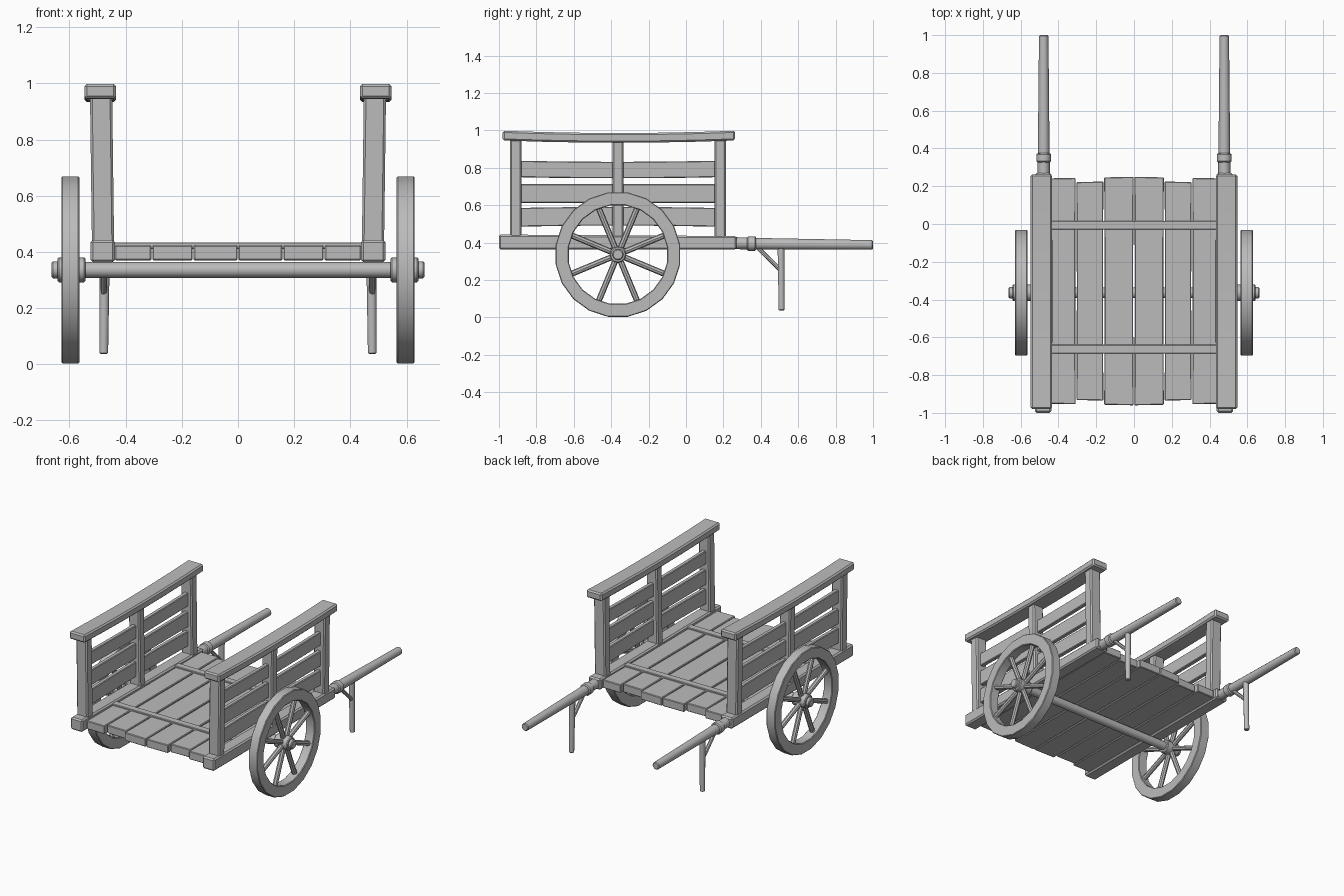
import bpy, bmesh, math
from mathutils import Vector, Matrix

old = bpy.data.objects.get("Cube")
if old:
    bpy.data.objects.remove(old, do_unlink=True)

wood = bpy.data.materials.new("grey_wood")
wood.use_nodes = True
wood.diffuse_color = (0.5, 0.5, 0.5, 1)
wood.node_tree.nodes["Principled BSDF"].inputs["Base Color"].default_value = wood.diffuse_color


def finish(name, bm, bevel=0.0, smooth=False):
    bmesh.ops.recalc_face_normals(bm, faces=bm.faces)
    mesh = bpy.data.meshes.new(name)
    bm.to_mesh(mesh)
    bm.free()
    mesh.materials.append(wood)
    ob = bpy.data.objects.new(name, mesh)
    bpy.context.collection.objects.link(ob)
    if bevel:
        mod = ob.modifiers.new("worn_edges", "BEVEL")
        mod.width, mod.segments = bevel, 1
        mod.limit_method, mod.angle_limit = "ANGLE", math.radians(40)
    if smooth:
        bpy.ops.object.select_all(action="DESELECT")
        bpy.context.view_layer.objects.active = ob
        ob.select_set(True)
        bpy.ops.object.shade_smooth_by_angle(angle=math.radians(35))
    return ob


def board(name, x, y, z, bevel=0.006, warp=None):
    """Box between pairs of limits; warp(co) bends it along y."""
    bm = bmesh.new()
    lo, hi = Vector((x[0], y[0], z[0])), Vector((x[1], y[1], z[1]))
    bmesh.ops.create_cube(bm, size=1)
    if warp:
        along = [e for e in bm.edges
                 if abs(e.verts[0].co.y - e.verts[1].co.y) > 0.5]
        bmesh.ops.subdivide_edges(bm, edges=along, cuts=5, use_grid_fill=True)
    for v in bm.verts:
        t = v.co.y * 2
        v.co = (lo + hi) / 2 + v.co * (hi - lo)
        if warp:
            warp(v.co, t)
    return finish(name, bm, bevel)


def rod(name, a, b, r1, r2=None, sides=12, bevel=0.0):
    """Tapered round bar from a to b."""
    a, b = Vector(a), Vector(b)
    d = b - a
    bm = bmesh.new()
    bmesh.ops.create_cone(bm, cap_ends=True, segments=sides, radius1=r1,
                          radius2=r1 if r2 is None else r2, depth=d.length)
    rot = d.to_track_quat("Z", "Y").to_matrix().to_4x4()
    bm.transform(Matrix.Translation((a + b) / 2) @ rot)
    return finish(name, bm, bevel, True)


def ring(name, x0, x1, r_in, r_out, centre, sides=20):
    """Wheel rim around the x axis, lathed from a rectangle."""
    bm = bmesh.new()
    prof = [(x0, r_in), (x1, r_in), (x1, r_out), (x0, r_out)]
    loops = []
    for i in range(sides):
        a = 2 * math.pi * (i + 0.5) / sides
        loops.append([bm.verts.new((x, centre.y + r * math.sin(a),
                                    centre.z + r * math.cos(a))) for x, r in prof])
    for i in range(sides):
        p, q = loops[i], loops[(i + 1) % sides]
        for k in range(4):
            m = (k + 1) % 4
            bm.faces.new((p[k], p[m], q[m], q[k]))
    return finish(name, bm, 0.004, True)


def sag(amount):
    def warp(co, t):
        co.z -= amount * (1 - t * t)
    return warp


# Floor planks, slightly narrowed towards the middle
edges = [-0.44, -0.307, -0.16, 0, 0.16, 0.307, 0.44]
for i in range(6):
    short = 0.022 if i in (1, 4) else 0
    mid = (edges[i] + edges[i + 1]) / 2

    def narrow(co, t, mid=mid, i=i):
        co.x = mid + (co.x - mid) * (0.975 - 0.03 * (1 - t * t))
        if abs(t) > 0.99:
            co.y -= t * 0.008 * min(1, abs(co.x) / 0.4)
    board(f"floor_plank_{i + 1}", (edges[i], edges[i + 1]),
          (-0.96 + short, 0.25 - short), (0.37, 0.424), 0.004, narrow)

# Battens across the floor
for name, y in (("front_batten", -0.662), ("back_batten", -0.007)):
    board(name, (-0.445, 0.445), (y - 0.023, y + 0.023), (0.41, 0.434), 0.003)

# Axle
hub = Vector((0, -0.364, 0.336))
rod("axle", (-0.645, hub.y, hub.z), (0.645, hub.y, hub.z), 0.028)

for side, s in (("left", 1), ("right", -1)):
    def span(a, b):
        return tuple(sorted((s * a, s * b)))

    # Side beam with a slightly lower back end
    def taper(co, t):
        if co.z > 0.4:
            co.z -= 0.004 * (t + 1)
    board(f"{side}_beam", span(0.438, 0.525), (-1.0, 0.27), (0.363, 0.443), 0.009, taper)

    # Posts lean outwards a little
    for pos, y, w in (("front", -0.91, 0.031), ("middle", -0.363, 0.029), ("back", 0.183, 0.031)):
        post = board(f"{side}_{pos}_post", span(0.441, 0.52), (y - w, y + w), (0.42, 0.955), 0.008)
        for v in post.data.vertices:
            if v.co.z > 0.7:
                v.co.x += s * 0.007

    # Side slats
    for n, (z0, z1) in enumerate(((0.485, 0.585), (0.613, 0.713), (0.75, 0.838))):
        board(f"{side}_slat_{n + 1}", span(0.47, 0.498), (-0.905, 0.17),
              (z0, z1), 0.004, sag(0.006 * (n - 1)))

    # Top rail
    board(f"{side}_top_rail", span(0.434, 0.547), (-0.98, 0.262), (0.946, 0.998), 0.009, sag(0.012))

    # Handle with neck and collar
    hx = s * 0.478
    rod(f"{side}_handle_neck", (hx, 0.25, 0.397), (hx, 0.33, 0.396), 0.032)
    rod(f"{side}_handle_collar", (hx, 0.326, 0.395), (hx, 0.374, 0.394), 0.039, bevel=0.006)
    rod(f"{side}_handle", (hx, 0.37, 0.394), (hx, 1.0, 0.388), 0.031, 0.025, bevel=0.005)

    # Prop leg and brace
    rod(f"{side}_prop_leg", (hx, 0.511, 0.037), (s * 0.475, 0.508, 0.385), 0.016, 0.019, bevel=0.004)
    rod(f"{side}_leg_brace", (hx, 0.375, 0.382), (hx, 0.508, 0.25), 0.012, sides=8)

    # Wheel
    ring(f"{side}_wheel_rim", s * 0.565, s * 0.629, 0.266, 0.337, hub)
    rod(f"{side}_wheel_hub", (s * 0.543, hub.y, hub.z), (s * 0.643, hub.y, hub.z), 0.044, bevel=0.005)
    rod(f"{side}_axle_cap", (s * 0.635, hub.y, hub.z), (s * 0.664, hub.y, hub.z), 0.03, bevel=0.005)
    for k in range(8):
        a = math.pi * (k + 0.5) / 4
        d = Vector((0, math.cos(a), math.sin(a)))
        c = Vector((s * 0.597, hub.y, hub.z))
        rod(f"{side}_spoke_{k + 1}", c + d * 0.03, c + d * 0.275, 0.016, sides=8)
